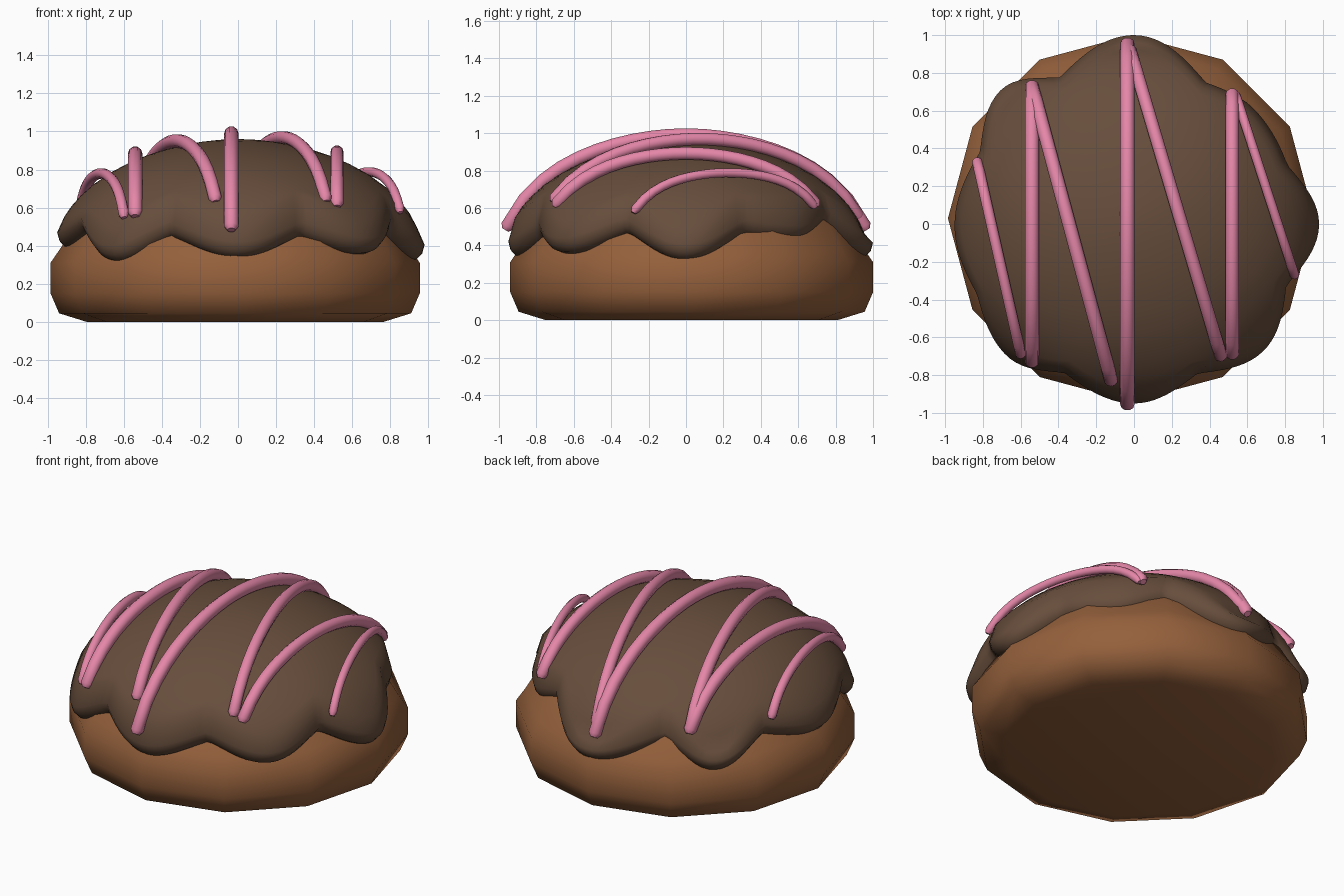
import bpy, bmesh, math
from mathutils import Vector

if "Cube" in bpy.data.objects:
    bpy.data.objects.remove(bpy.data.objects["Cube"])


def material(name, rgb):
    m = bpy.data.materials.new(name)
    m.diffuse_color = (*rgb, 1)
    m.use_nodes = True
    m.node_tree.nodes["Principled BSDF"].inputs["Base Color"].default_value = m.diffuse_color
    return m


BUN = material("baked dough", (0.30, 0.118, 0.045))
CHOC = material("chocolate", (0.135, 0.075, 0.045))
PINK = material("pink icing", (0.78, 0.24, 0.39))


def lathe(name, sides, rings, mat, center=(0, 0), bottom_cap=False):
    """Skin a list of rings; each ring is a function angle -> (radius, z).
    The first and last rings are capped with a fan / polygon."""
    bm = bmesh.new()
    grid = []
    for ring in rings:
        row = []
        for i in range(sides):
            a = 2 * math.pi * i / sides
            r, z = ring(a)
            row.append(bm.verts.new((center[0] + r * math.cos(a), center[1] + r * math.sin(a), z)))
        grid.append(row)
    for lo, hi in zip(grid, grid[1:]):
        for i in range(sides):
            j = (i + 1) % sides
            bm.faces.new((lo[i], lo[j], hi[j], hi[i]))
    bm.faces.new(grid[-1])
    if bottom_cap:
        bm.faces.new(grid[0][::-1])
    bmesh.ops.recalc_face_normals(bm, faces=bm.faces)
    me = bpy.data.meshes.new(name)
    bm.to_mesh(me)
    bm.free()
    me.materials.append(mat)
    for p in me.polygons:
        p.use_smooth = True
    ob = bpy.data.objects.new(name, me)
    bpy.context.collection.objects.link(ob)
    return ob


# Bun: twelve-sided low-poly body, mostly hidden under the glaze above
bun_profile = [(0.78, 0), (0.925, 0.045), (0.97, 0.15), (0.97, 0.31), (0.915, 0.39),
               (0.85, 0.5), (0.72, 0.62), (0.5, 0.74), (0.2, 0.82)]
lathe("bun", 12, [lambda a, p=p: p for p in bun_profile], BUN, (-0.015, 0.03), True)


# Chocolate glaze: dome with a scalloped, rounded rim
# (angle, radius, bottom height), alternating lobe and notch
RIM = [(0, .98, .32), (21, .87, .45), (43, .88, .42), (63, .84, .50),
       (90, 1.0, .33), (117, .87, .45), (135, 1.0, .33), (155, .90, .46),
       (181, .95, .385), (204, .91, .47), (226, .97, .315), (245, .87, .44),
       (270, .95, .335), (293, .86, .44), (316, .96, .355), (338, .87, .46)]


def rim(a):
    d = math.degrees(a) % 360
    for k in range(16):
        a0, r0, z0 = RIM[k]
        a1, r1, z1 = RIM[(k + 1) % 16]
        if k == 15:
            a1 = 360
        if a0 <= d <= a1:
            t = (d - a0) / (a1 - a0)
            u = t if k % 2 == 0 else 1 - t          # 0 at lobe, 1 at notch
            w = 0.5 * (u * u) + 0.25 * (1 - math.cos(math.pi * u))
            if k % 2:
                w = 1 - w
            return r0 + (r1 - r0) * w, z0 + (z1 - z0) * w


def dome(r, a=0.97, h=0.61):
    return 0.35 + h * math.sqrt(max(0, 1 - (r / a) ** 1.9))


def top_ring(f):
    def ring(a):
        R, zb = rim(a)
        r = R * f
        return r, max(dome(r), zb + 0.12)
    return ring


def lip_ring(inset, up):
    def ring(a):
        R, zb = rim(a)
        return R - inset, zb + up
    return ring


lips = [(0.17, 0.12), (0.11, 0.02), (0.075, 0), (0.04, 0.01), (0.012, 0.04), (0, 0.085)]
rings = [lip_ring(*l) for l in lips]
rings += [top_ring(f) for f in (.96, .92, .87, .8, .7, .6, .5, .4, .3, .2, .1, .02)]
lathe("chocolate_glaze", 160, rings, CHOC)


# Pink drizzle: strands that run over the dome
def strand(name, start, end, radius):
    cu = bpy.data.curves.new(name, 'CURVE')
    cu.dimensions = '3D'
    cu.bevel_depth = radius
    cu.bevel_resolution = 3
    cu.use_fill_caps = True
    sp = cu.splines.new('POLY')
    s, e = Vector(start), Vector(end)
    d = (e - s).normalized() * 0.012
    ts = [-1] + [i / 20 for i in range(21)] + [2]     # extra end points round the tips
    sp.points.add(len(ts) - 1)
    for p, t in zip(sp.points, ts):
        tc = min(1, max(0, t))
        q = s.lerp(e, tc)
        z = dome(q.length, 1.01, 0.64) - 0.05 * abs(2 * tc - 1) ** 6
        if tc != t:
            q += d * (1 if t > 1 else -1)
            z -= 0.02
        p.co = (q.x, q.y, z, 1)
        p.radius = 0.55 if tc != t else 1
    tmp = bpy.data.objects.new(name, cu)
    bpy.context.collection.objects.link(tmp)
    cu.materials.append(PINK)
    sp.use_smooth = True


STRANDS = [((-.54, .73), (-.54, -.73), .038), ((-.035, .955), (-.035, -.955), .038),
           ((.52, .69), (.52, -.69), .035), ((-.83, .33), (-.60, -.69), .028),
           ((-.54, .73), (-.12, -.83), .036), ((-.02, .92), (.46, -.70), .034),
           ((.54, .68), (.85, -.27), .025)]
for n, (s, e, r) in enumerate(STRANDS):
    strand(f"drizzle_{n + 1}", s, e, r)
